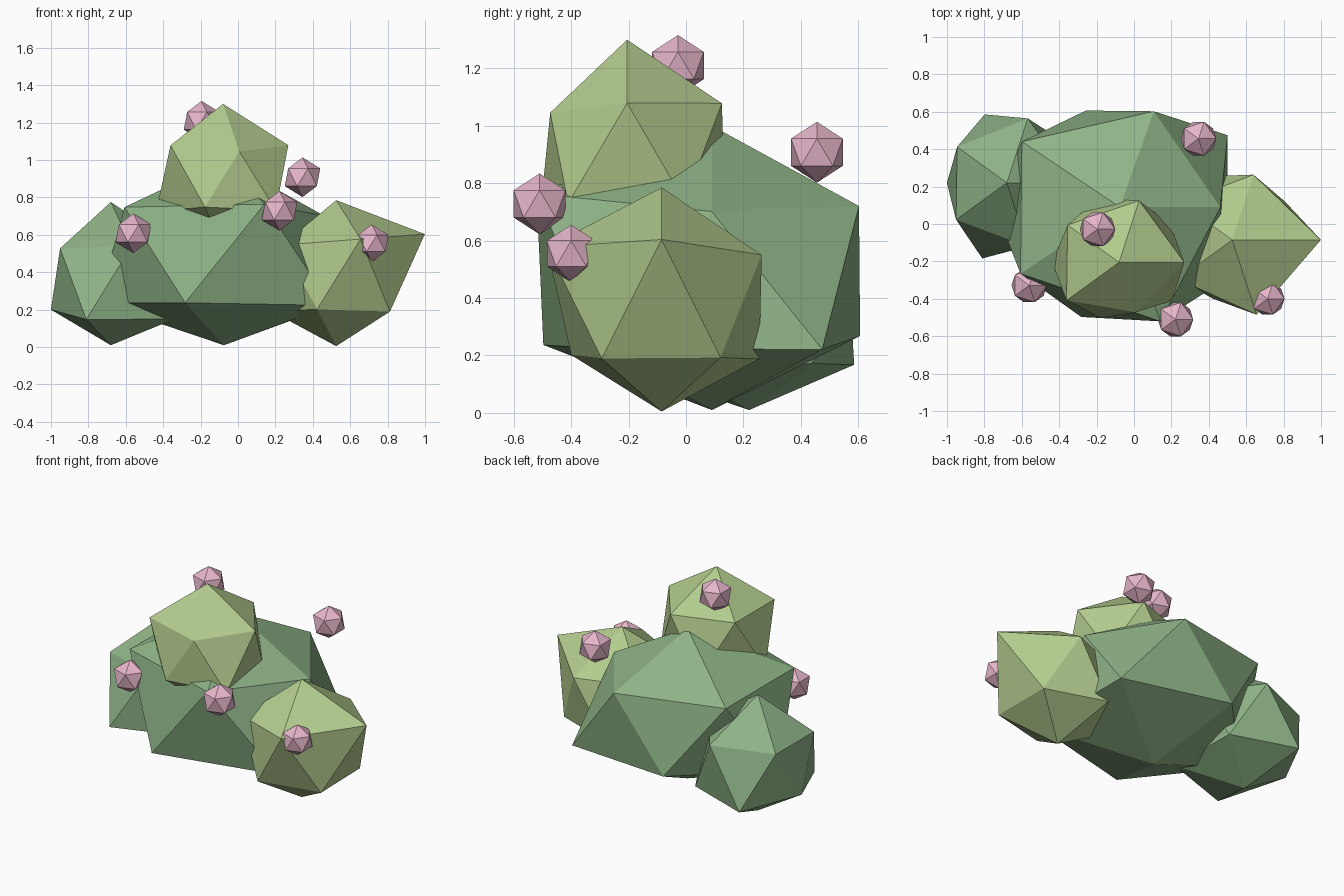
import bpy

if "Cube" in bpy.data.objects:
    bpy.data.objects.remove(bpy.data.objects["Cube"])


def material(name, color):
    m = bpy.data.materials.new(name)
    m.diffuse_color = (*color, 1)
    m.use_nodes = True
    m.node_tree.nodes["Principled BSDF"].inputs["Base Color"].default_value = m.diffuse_color
    return m


dark = material("leaf_dark", (0.27, 0.45, 0.24))
mid = material("leaf_mid", (0.27, 0.45, 0.24))
light = material("leaf_light", (0.45, 0.60, 0.27))
pink = material("blossom_pink", (0.80, 0.47, 0.60))


def blob(name, centre, mat, radii, scale=(1, 1, 1)):
    """Faceted ball; radii push each corner (bottom, lower ring, upper ring, top) in or out."""
    bpy.ops.mesh.primitive_ico_sphere_add(subdivisions=1, radius=1, location=centre)
    ob = bpy.context.object
    ob.name = name
    for v, r in zip(ob.data.vertices, radii):
        n = v.co.normalized() * r
        v.co = (n.x * scale[0], n.y * scale[1], n.z * scale[2])
    ob.data.materials.append(mat)
    return ob


# Foliage clumps
blob("main_foliage", (-0.075, 0.09, 0.495), dark,
     (.63, .79, .75, .75, .66, .795, .78, .735, .725, .655, .60, .656), (1, .92, .77))
blob("left_foliage", (-0.68, 0.22, 0.36), mid,
     (.35, .47, .475, .358, .43, .42, .40, .375, .367, .405, .40, .415))
blob("right_foliage", (0.525, -0.085, 0.367), light,
     (.362, .397, .37, .39, .40, .39, .47, .40, .38, .41, .53, .418))
blob("top_foliage", (-0.08, -0.205, 0.905), light,
     (.40, .39, .35, .40, .40, .38, .315, .388, .38, .388, .39, .395))

# Blossoms
blossoms = [(-.195, -.028, 1.21), (.345, .456, .908), (.222, -.51, .728),
            (-.56, -.328, .608), (.715, -.40, .555)]
for i, c in enumerate(blossoms):
    blob(f"blossom_{i + 1}", c, pink, [0.1 if i == 4 else 0.106] * 12)
